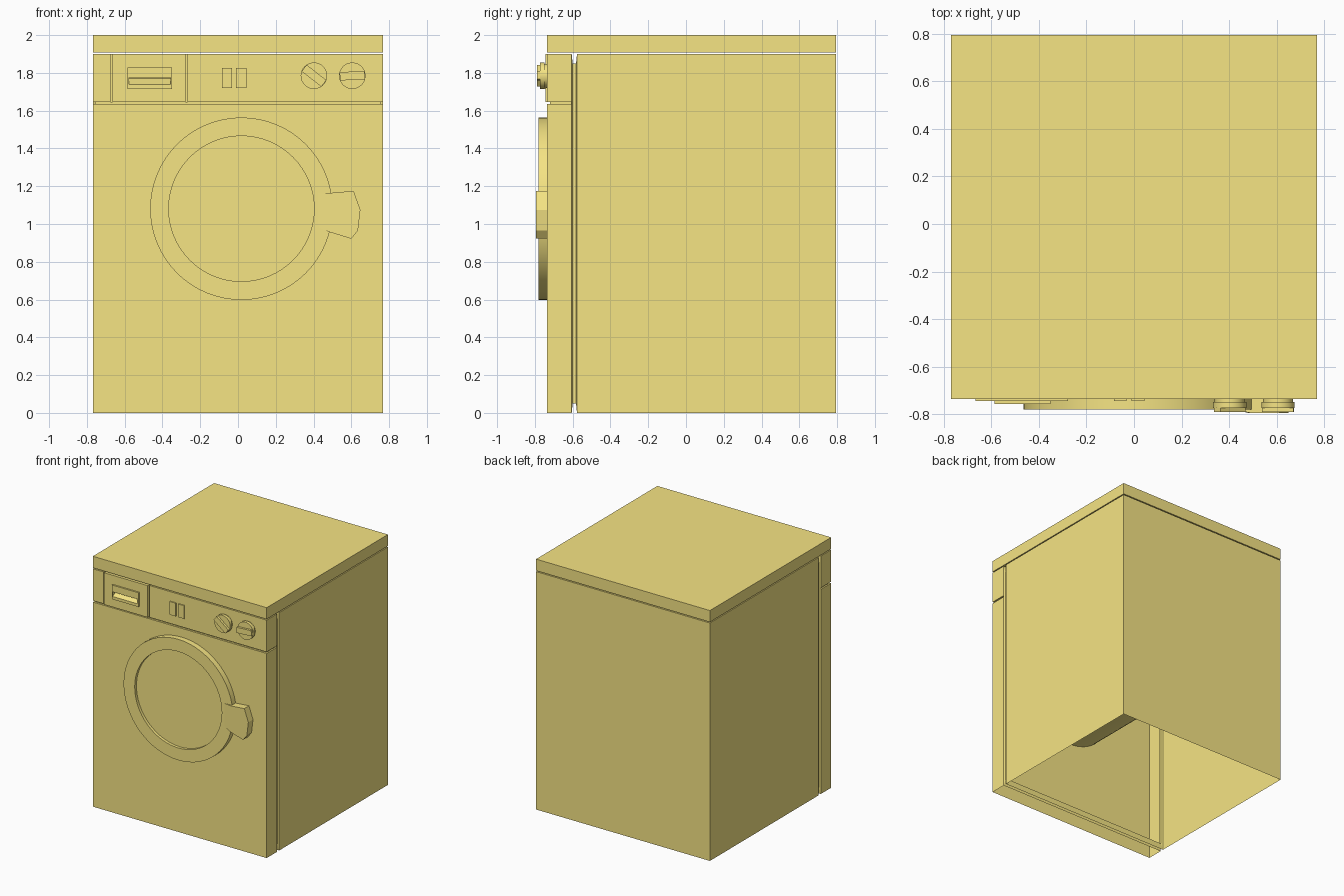
import bpy, bmesh, math
from mathutils import Matrix, Vector

if "Cube" in bpy.data.objects:
    bpy.data.objects.remove(bpy.data.objects["Cube"])

paint = bpy.data.materials.new("yellow_paint")
paint.diffuse_color = (0.92, 0.78, 0.23, 1)
paint.use_nodes = True
paint.node_tree.nodes["Principled BSDF"].inputs["Base Color"].default_value = paint.diffuse_color


def finish(name, bm, smooth=False):
    bmesh.ops.recalc_face_normals(bm, faces=bm.faces)
    me = bpy.data.meshes.new(name)
    bm.to_mesh(me)
    bm.free()
    me.materials.append(paint)
    ob = bpy.data.objects.new(name, me)
    bpy.context.collection.objects.link(ob)
    if smooth:
        for p in me.polygons:
            p.use_smooth = True
        me.set_sharp_from_angle(angle=math.radians(30))
    return ob


def box(name, x0, x1, y0, y1, z0, z1, open_dirs=()):
    bm = bmesh.new()
    bmesh.ops.create_cube(bm, size=1)
    for v in bm.verts:
        v.co = (x0 if v.co.x < 0 else x1, y0 if v.co.y < 0 else y1, z0 if v.co.z < 0 else z1)
    bm.normal_update()
    gone = [f for f in bm.faces if any(f.normal.dot(Vector(d)) > 0.9 for d in open_dirs)]
    bmesh.ops.delete(bm, geom=gone, context='FACES')
    return finish(name, bm)


def loft(name, loops, closed=False, smooth=False, caps=True):
    """Skin matching loops; optionally cap the ends or join last loop to first."""
    bm = bmesh.new()
    rings = [[bm.verts.new(p) for p in loop] for loop in loops]
    n = len(rings[0])
    for i in range(len(rings) if closed else len(rings) - 1):
        a, b = rings[i], rings[(i + 1) % len(rings)]
        for k in range(n):
            bm.faces.new((a[k], a[(k + 1) % n], b[(k + 1) % n], b[k]))
    if caps and not closed:
        bm.faces.new(rings[0])
        bm.faces.new(rings[-1])
    return finish(name, bm, smooth)


def circle(cx, cz, r, y, n=64):
    return [(cx + r * math.cos(2 * math.pi * i / n), y, cz + r * math.sin(2 * math.pi * i / n))
            for i in range(n)]


def rect(x, z0, z1, y):
    return [(-x, y, z0), (x, y, z0), (x, y, z1), (-x, y, z1)]


W, FRONT, BACK = 0.768, -0.735, 0.795
LIP, SHELL = -0.605, -0.577
DOWN, REAR, FWD = (0, 0, -1), (0, 1, 0), (0, -1, 0)

# cabinet: worktop, open-bottomed shells and the recessed seam joining them
box("worktop", -W, W, FRONT, BACK, 1.908, 2.0)
box("cabinet_shell", -W, W, SHELL, BACK, 0, 1.9, [DOWN, FWD])
loft("seam_frame", [rect(W, 0, 1.9, LIP), rect(0.755, 0.05, 1.85, LIP + 0.005),
                    rect(0.755, 0.05, 1.85, SHELL - 0.005), rect(W, 0, 1.9, SHELL)], caps=False)
box("front_panel", -W, W, FRONT, LIP, 0, 1.634, [DOWN, REAR])
box("fascia_gap", -W + 0.012, W - 0.012, -0.72, LIP, 1.634, 1.646, [REAR])

# control fascia, split by narrow grooves around the drawer
box("fascia_left", -W, -0.675, FRONT, LIP, 1.646, 1.9, [REAR])
box("fascia_right", -0.267, W, FRONT, LIP, 1.646, 1.9, [REAR])
drawer = box("drawer_front", -0.665, -0.277, -0.744, LIP, 1.646, 1.9)
grip = box("drawer_grip", -0.585, -0.35, -0.757, -0.74, 1.715, 1.828)
for i, x in enumerate((-0.67, -0.272)):
    box(f"drawer_groove_{i + 1}", x - 0.005, x + 0.005, -0.7, -0.69, 1.646, 1.9)

# scooped finger recess in the drawer
scoop = [(-0.80, 1.775), (-0.70, 1.775), (-0.70, 1.77), (-0.757, 1.738), (-0.80, 1.738)]
cutter = loft("scoop_cutter", [[(x, y, z) for y, z in scoop] for x in (-0.578, -0.357)])
cutter.hide_render = True
cutter.hide_viewport = True
for ob in (drawer, grip):
    m = ob.modifiers.new("scoop", 'BOOLEAN')
    m.operation = 'DIFFERENCE'
    m.object = cutter
    m.solver = 'EXACT'

# push buttons
for i, x in enumerate((-0.085, -0.01)):
    box(f"button_{i + 1}", x, x + 0.054, -0.744, FRONT, 1.72, 1.825, [REAR])

# rotary knobs with grip bars
for i, (x, deg) in enumerate(((0.402, 38), (0.605, -3))):
    z, r = 1.785, 0.07
    loft(f"knob_{i + 1}", [circle(x, z, r * 0.9, FRONT, 40), circle(x, z, r * 0.9, -0.748, 40),
                           circle(x, z, r, -0.748, 40), circle(x, z, r, -0.772, 40)], smooth=True)
    bar = box(f"knob_grip_{i + 1}", -0.066, 0.066, -0.79, -0.77, -0.022, 0.022)
    bar.matrix_world = Matrix.Translation((x, 0, z)) @ Matrix.Rotation(math.radians(deg), 4, 'Y')

# round door: ring, glass, drum
cx, cz = 0.018, 1.081
loft("door_ring", [circle(cx, cz, 0.483, FRONT), circle(cx, cz, 0.483, -0.78),
                   circle(cx, cz, 0.385, -0.78), circle(cx, cz, 0.385, FRONT)],
     smooth=True, caps=False)
loft("door_glass", [circle(cx, cz, 0.385, FRONT - 0.001), circle(cx, cz, 0.385, -0.757)], smooth=True)
loft("drum", [circle(cx, cz, 0.386, -0.733), circle(cx, cz, 0.386, 0.2)], smooth=True)

# door handle, sloping up out of the ring
tab = [(0.42, 1.16), (0.495, 1.165), (0.612, 1.175), (0.648, 1.075), (0.635, 0.965),
       (0.6, 0.922), (0.485, 0.957), (0.42, 0.985)]
loft("door_handle", [[(x, FRONT - 0.001, z) for x, z in tab],
                     [(x, -0.779 if x < 0.45 else -0.795, z) for x, z in tab]])
